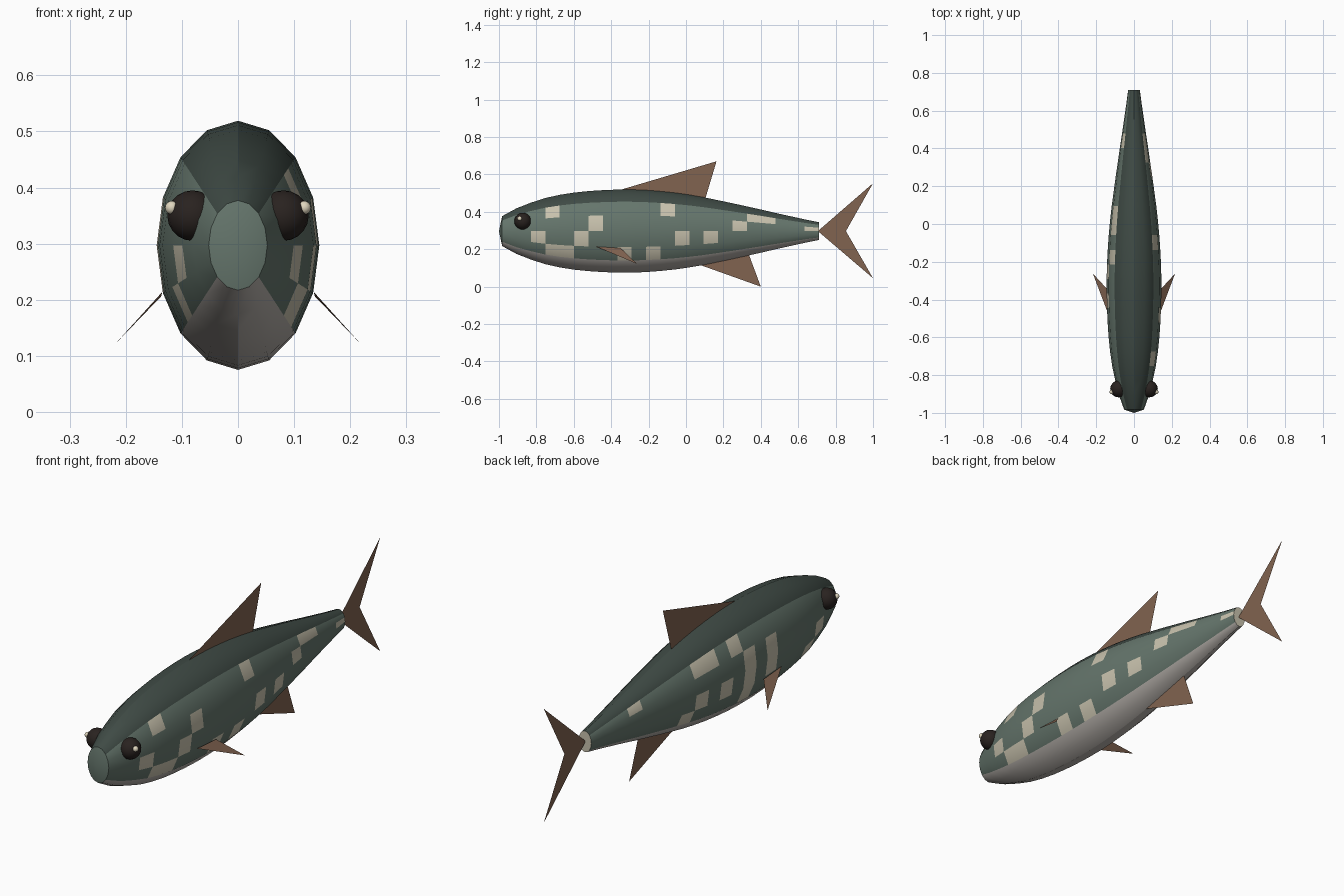
import bpy, bmesh
from math import sin, cos, pi

if "Cube" in bpy.data.objects:
    bpy.data.objects.remove(bpy.data.objects["Cube"])


def material(name, r, g, b):
    m = bpy.data.materials.new(name)
    m.diffuse_color = (r, g, b, 1)
    m.use_nodes = True
    m.node_tree.nodes["Principled BSDF"].inputs["Base Color"].default_value = m.diffuse_color
    return m


side_green = material("side_green", .13, .18, .15)
back_green = material("back_green", .05, .07, .06)
belly_grey = material("belly_grey", .45, .42, .39)
patch_cream = material("patch_cream", .58, .54, .42)
fin_brown = material("fin_brown", .22, .125, .08)
eye_black = material("eye_black", .022, .016, .014)
glint_cream = material("glint_cream", .75, .68, .52)


def add_object(name, bm, mats):
    me = bpy.data.meshes.new(name)
    bm.to_mesh(me)
    bm.free()
    for m in mats:
        me.materials.append(m)
    ob = bpy.data.objects.new(name, me)
    bpy.context.collection.objects.link(ob)
    return ob


def smooth(ob):
    bpy.ops.object.select_all(action='DESELECT')
    ob.select_set(True)
    bpy.context.view_layer.objects.active = ob
    bpy.ops.object.shade_smooth_by_angle(angle=pi / 6)


# body: 16-sided elliptical rings lofted from nose to tail
SIDES, ZC, WIDTH = 16, .297, .653
radii = [.08, .122, .152, .177, .194, .206, .214, .219, .222, .222, .219, .213,
         .205, .194, .181, .165, .149, .132, .115, .097, .08, .063, .0475]
Y0, STEP = -.983, 1.693 / 22
# cream patches as (segment, band); band counts down from the spine
right_patches = {(3, 2), (2, 4), (3, 5), (4, 5), (5, 4), (6, 3), (8, 5), (10, 5), (11, 2),
                 (12, 4), (14, 4), (16, 3), (17, 2), (18, 2), (21, 3)}
left_patches = {(18, 2), (12, 2), (13, 2), (10, 2), (9, 3), (9, 4), (7, 3), (7, 4), (11, 4),
                (9, 5), (13, 4), (14, 5), (2, 4), (3, 5)}

bm = bmesh.new()
rings = []
for k, r in enumerate(radii):
    rings.append([bm.verts.new((WIDTH * r * sin(2 * pi * j / SIDES), Y0 + STEP * k,
                                ZC + r * cos(2 * pi * j / SIDES))) for j in range(SIDES)])
nose = bm.verts.new((0, -1, ZC))
for j in range(SIDES):
    n = (j + 1) % SIDES
    band = j if j < 8 else 15 - j
    patches = right_patches if j < 8 else left_patches
    for k in range(len(radii) - 1):
        f = bm.faces.new((rings[k][j], rings[k][n], rings[k + 1][n], rings[k + 1][j]))
        f.material_index = 1 if band < 2 else 2 if band > 5 else 3 if (k, band) in patches else 0
    bm.faces.new((nose, rings[0][n], rings[0][j]))
bm.faces.new(rings[-1]).material_index = 3
bmesh.ops.recalc_face_normals(bm, faces=bm.faces)
smooth(add_object("body", bm, [side_green, back_green, belly_grey, patch_cream]))


# fins: thin flat blades
def fin(name, *polys):
    bm = bmesh.new()
    for pts in polys:
        bm.faces.new([bm.verts.new(p) for p in pts])
    add_object(name, bm, [fin_brown])


fin("dorsal_fin", [(0, -.37, .512), (0, .1, .46), (0, .163, .67)])
fin("anal_fin", [(0, .07, .118), (0, .40, 0), (0, .335, .175)])
fin("tail_fin", [(0, .705, ZC), (0, .855, ZC), (0, 1, .553)],
    [(0, .705, ZC), (0, 1, .045), (0, .855, ZC)])


# paired parts: pectoral fins, eyes and eye glints
def ball(name, loc, r, mat):
    bm = bmesh.new()
    bmesh.ops.create_uvsphere(bm, u_segments=16, v_segments=10, radius=r)
    bmesh.ops.translate(bm, verts=bm.verts, vec=loc)
    smooth(add_object(name, bm, [mat]))


for s, label in ((1, "right"), (-1, "left")):
    fin("pectoral_fin_" + label,
        [(s * .135, -.48, .214), (s * .137, -.35, .206), (s * .218, -.262, .122)])
    ball("eye_" + label, (s * .081, -.873, .35), .045, eye_black)
    ball("eye_glint_" + label, (s * .118, -.889, .364), .012, glint_cream)
